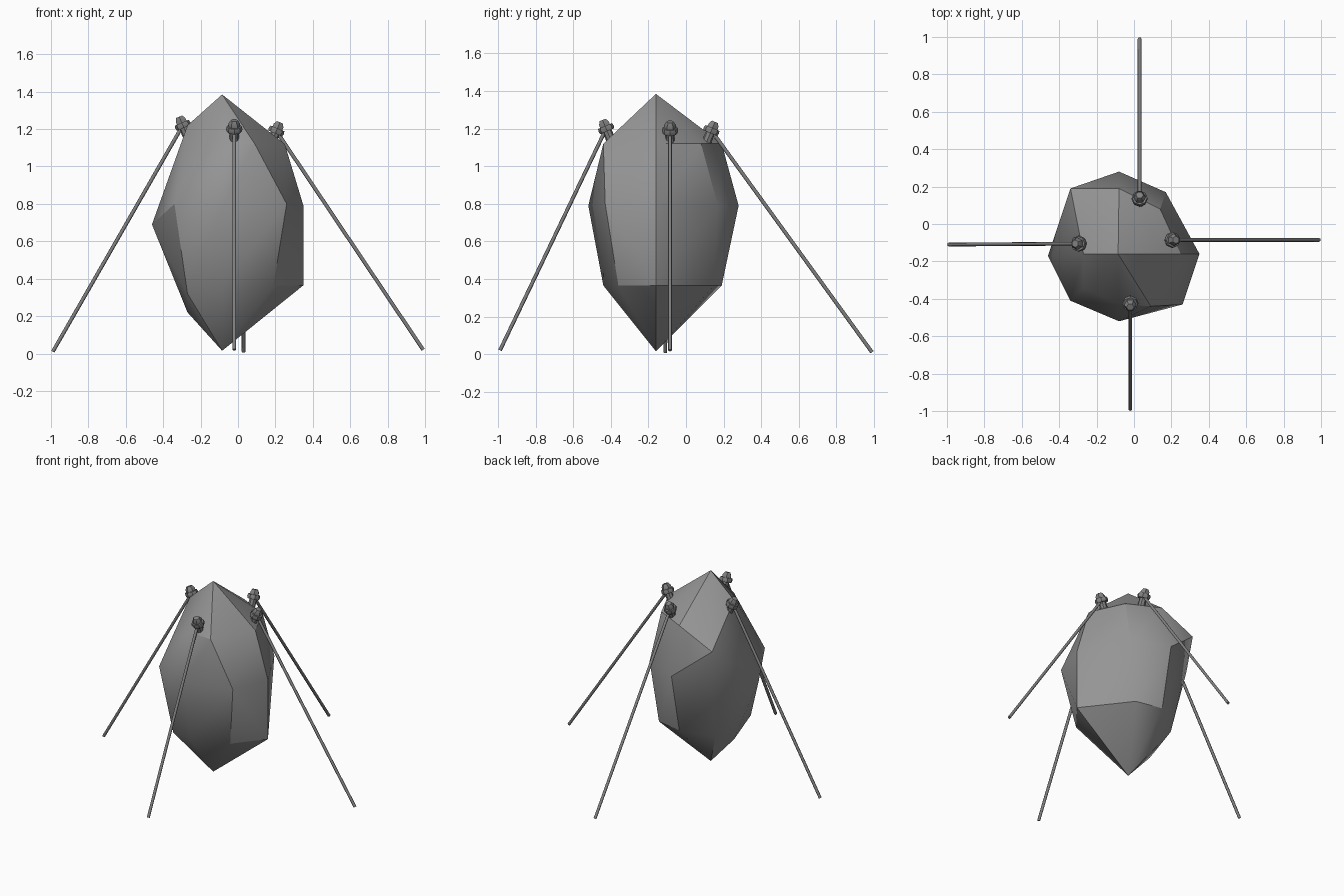
import bpy, bmesh, math
from mathutils import Vector

cube = bpy.data.objects.get("Cube")
if cube:
    bpy.data.objects.remove(cube)


def material(name, rgb):
    m = bpy.data.materials.new(name)
    m.use_nodes = True
    m.diffuse_color = (*rgb, 1)
    m.node_tree.nodes["Principled BSDF"].inputs["Base Color"].default_value = (*rgb, 1)
    return m


stone = material("stone grey", (0.3, 0.3, 0.3))
metal = material("dull metal", (0.22, 0.22, 0.22))


def finish(bm, name, mat, angle):
    bmesh.ops.recalc_face_normals(bm, faces=bm.faces)
    me = bpy.data.meshes.new(name)
    bm.to_mesh(me)
    bm.free()
    me.materials.append(mat)
    ob = bpy.data.objects.new(name, me)
    bpy.context.collection.objects.link(ob)
    bpy.ops.object.select_all(action="DESELECT")
    ob.select_set(True)
    bpy.context.view_layer.objects.active = ob
    bpy.ops.object.shade_smooth_by_angle(angle=math.radians(angle))
    return ob


def loft(bm, a, b, radii, sides):
    """Closed tube along a-b; radii is a list of (distance fraction, radius)."""
    a, b = Vector(a), Vector(b)
    rot = (b - a).to_track_quat("Z", "Y")
    rings = []
    for f, r in radii:
        rings.append([bm.verts.new(a.lerp(b, f) + rot @ Vector(
            (r * math.cos(math.tau * i / sides), r * math.sin(math.tau * i / sides), 0)))
            for i in range(sides)])
    for lo, hi in zip(rings, rings[1:]):
        for i in range(sides):
            j = (i + 1) % sides
            bm.faces.new((lo[i], lo[j], hi[j], hi[i]))
    bm.faces.new(rings[0][::-1])
    bm.faces.new(rings[-1])


# Faceted boulder: three eight-sided rings (east, going anticlockwise) between two poles
upper = [(.25, -.16, 1.12), (.14, .08, 1.12), (-.08, .19, 1.12), (-.34, .19, 1.0),
         (-.27, -.16, 1.22), (-.27, -.34, 1.0), (-.08, -.43, 1.12), (.09, -.44, 1.12)]
middle = [(.35, -.16, .79), (.17, .17, .79), (-.08, .28, .79), (-.37, .09, .79),
          (-.46, -.17, .69), (-.34, -.41, .8), (-.08, -.52, .79), (.26, -.43, .8)]
lower = [(.35, -.16, .365), (.11, .15, .365), (-.08, .19, .365), (-.27, .05, .32),
         (-.27, -.16, .22), (-.27, -.35, .32), (-.08, -.44, .365), (.19, -.36, .365)]
bm = bmesh.new()
for p in upper + middle + lower + [(-.085, -.16, 1.385), (-.085, -.16, .015)]:
    bm.verts.new(p)
hull = bmesh.ops.convex_hull(bm, input=bm.verts)
bmesh.ops.delete(bm, geom=[v for v in bm.verts if not v.link_faces], context="VERTS")
finish(bm, "boulder", stone, 30)

# Guy wires, each with an anchor bolt: name, ground point, top point
wires = [("right", (-.99, -.11, .01), (-.295, -.105, 1.22)),
         ("left", (.99, -.085, .02), (.205, -.085, 1.19)),
         ("front", (-.02, -.99, .02), (-.02, -.425, 1.2)),
         ("back", (.03, .99, .01), (.03, .135, 1.19))]
for side, foot, top in wires:
    bm = bmesh.new()
    loft(bm, foot, top, [(0, .01), (1, .01)], 8)
    finish(bm, side + "_wire", metal, 50)

    # Bolt leans outward, toward the foot of its wire
    top = Vector(top)
    out = Vector(foot) - top
    out.z = 0
    axis = (out.normalized() * .42 + Vector((0, 0, 1))).normalized()
    start = top - axis * .07
    bm = bmesh.new()
    loft(bm, start, top, [(0, .025), (1, .025)], 8)
    loft(bm, top - axis * .015, top + axis * .015, [(0, .04), (.5, .044), (1, .04)], 8)
    loft(bm, top + axis * .012, top + axis * .05, [(0, .032), (.5, .032), (1, .02)], 6)
    finish(bm, side + "_anchor", metal, 30)
